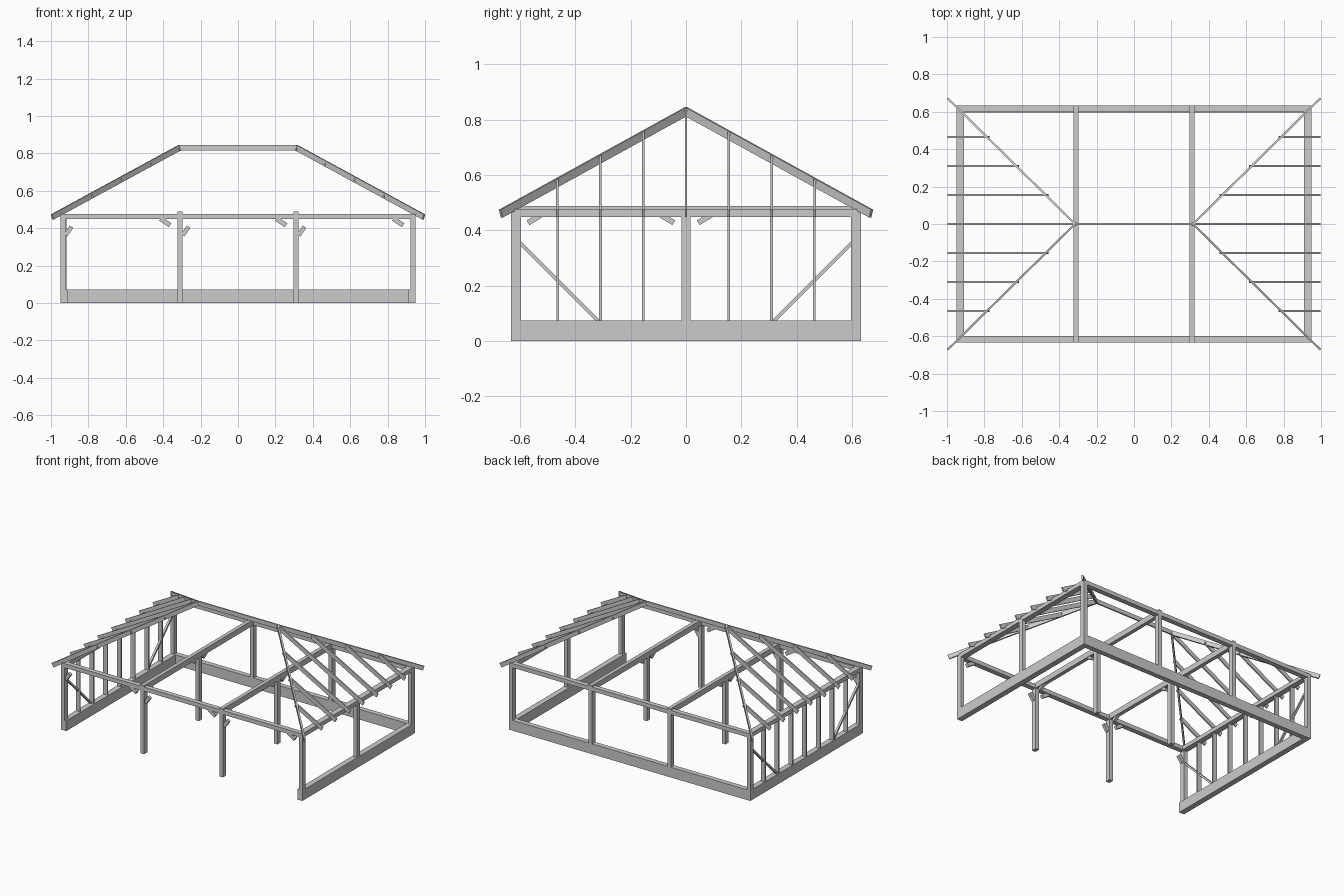
import bpy
from mathutils import Vector, Matrix

if "Cube" in bpy.data.objects:
    bpy.data.objects.remove(bpy.data.objects["Cube"])


def make(name, corners):
    # eight corners ordered bottom/top around one end, then the other
    faces = [(0, 1, 2, 3), (7, 6, 5, 4), (0, 4, 5, 1),
             (1, 5, 6, 2), (2, 6, 7, 3), (3, 7, 4, 0)]
    me = bpy.data.meshes.new(name)
    me.from_pydata(corners, [], [f[::-1] for f in faces])
    me.update()
    ob = bpy.data.objects.new(name, me)
    bpy.context.collection.objects.link(ob)
    return ob


def beam(name, p0, p1, width, depth, drop=0.0):
    # straight timber; width is horizontal, depth is across the slope
    p0, p1 = Vector(p0), Vector(p1)
    d = (p1 - p0).normalized()
    side = d.cross(Vector((0, 0, 1))).normalized()
    up = side.cross(d)
    pts = []
    for p in (p0, p1):
        for s, u in ((-1, -1), (1, -1), (1, 1), (-1, 1)):
            pts.append(p + side * s * width / 2 + up * (u * depth / 2 - drop))
    return make(name, pts)


def box(name, x0, x1, y0, y1, z0, z1):
    pts = [(x, y, z) for x in (x0, x1)
           for y, z in ((y0, z0), (y1, z0), (y1, z1), (y0, z1))]
    return make(name, pts)


X, Y = 0.95, 0.633          # outer faces of the frame
PX, PY = 0.936, 0.615       # post centre lines
BAY = 0.31                  # inner post lines
SILL, P0, P1 = 0.073, 0.448, 0.477

# sills on the left, right and back (front is open)
for s, n in ((-1, "left"), (1, "right")):
    a, b = sorted((s * X, s * 0.91))
    box(n + "_sill", a, b, -Y, Y, 0, SILL)
    box(n + "_end_plate", a, b, -Y, Y, P0, P1)
box("back_sill", -0.91, 0.91, 0.597, Y, 0, SILL)

# long wall plates
for s, n in ((-1, "front"), (1, "back")):
    a, b = sorted((s * 0.598, s * Y))
    box(n + "_wall_plate", -X, X, a, b, P0, P1)

# posts along the front, centre and back lines
for yn, y in (("front", -PY), ("middle", 0), ("back", PY)):
    for x in (-PX, -BAY, BAY, PX):
        if y == 0 and x == -PX:
            continue
        h = 0.018 if y else 0.0165
        z0 = SILL if (yn == "back" or (y == 0 and x == PX)) else 0
        box(yn + "_post", x - 0.014, x + 0.014, y - h, y + h, z0, P0)

# tie beams, slightly taller than the plates
for x in (-BAY, BAY):
    box("tie_beam", x - 0.0135, x + 0.0135, -Y, Y, P0, 0.488)

# left wall studs and corner braces
for i in range(-3, 4):
    y = i * 0.1545
    box("left_stud", -0.95, -0.918, y - 0.005, y + 0.005, SILL, P0)
for s in (-1, 1):
    beam("left_wall_brace", (-0.936, s * 0.605, 0.36),
         (-0.936, s * 0.318, 0.073), 0.015, 0.013)

# short knee braces on the front line
for x in (-BAY, BAY, PX):
    beam("plate_knee", (x - 0.105, -PY, 0.45), (x - 0.053, -PY, 0.416), 0.022, 0.025)
for x in (-PX, -BAY, BAY):
    beam("post_knee", (x + 0.014, -PY, 0.362), (x + 0.046, -PY, 0.408), 0.022, 0.023)

# short knee braces under the tie beams
for x in (-BAY, BAY):
    for y, s in ((-PY, 1), (0, -1), (0, 1)):
        beam("tie_knee", (x, y + s * 0.044, 0.427), (x, y + s * 0.09, 0.455), 0.02, 0.02)

# ridge, hips and jack rafters
APEX, EAVE, EX, EY, RD = 0.845, 0.474, 0.997, 0.673, 0.03
RX = 0.315
box("ridge_beam", -RX, RX, -0.005, 0.005, 0.815, APEX)
for s in (-1, 1):
    for t in (-1, 1):
        beam("hip_rafter", (s * RX, 0, APEX), (s * EX, t * EY, EAVE),
             0.011, RD, RD / 2)
    for i in range(-3, 4):
        y = i * 0.155
        f = abs(y) / EY
        beam("jack_rafter",
             (s * (RX + f * (EX - RX)), y, APEX + f * (EAVE - APEX)),
             (s * EX, y, EAVE), 0.009, RD, RD / 2)
